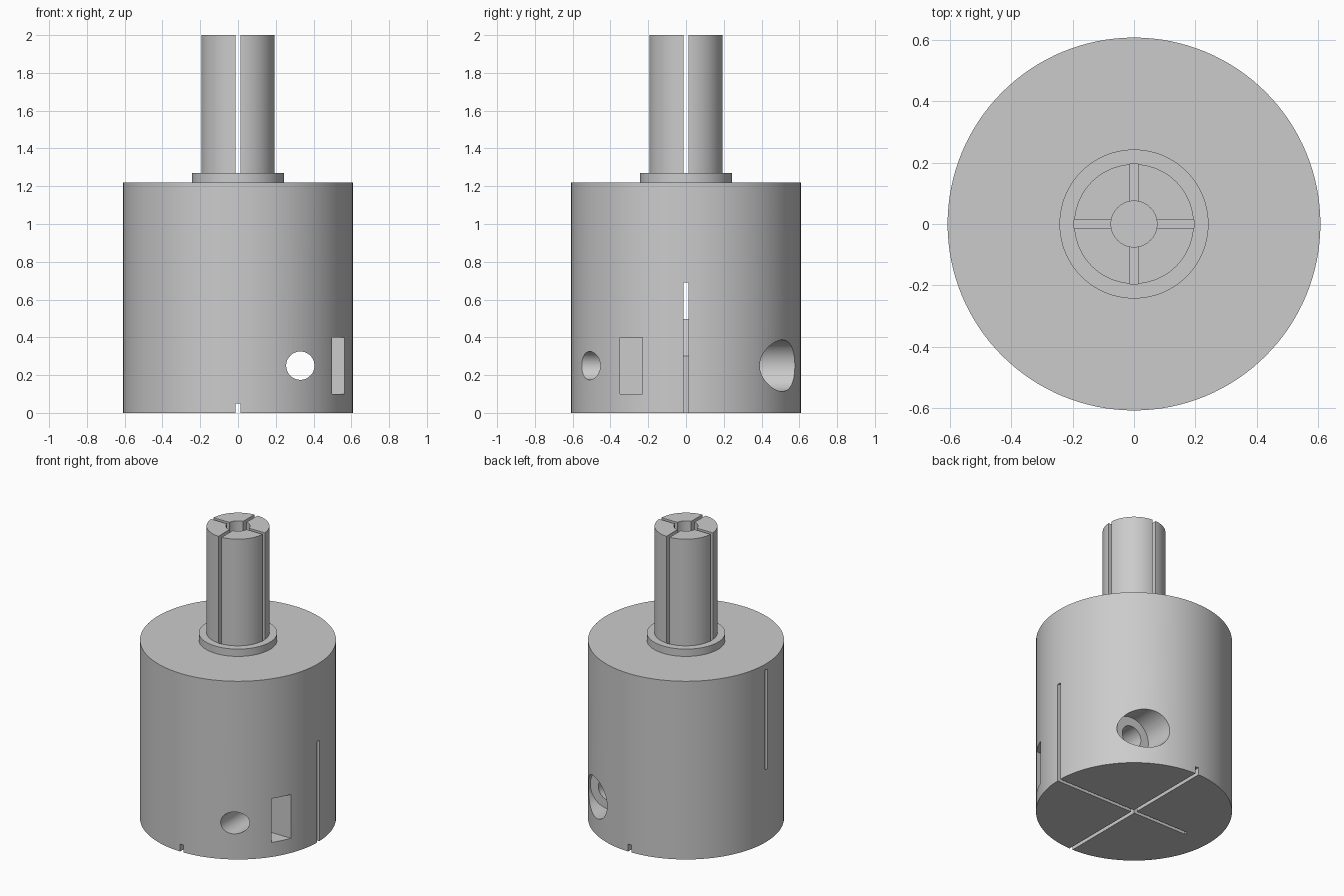
import bpy, bmesh, math
from mathutils import Matrix, Vector

cube = bpy.data.objects.get("Cube")
if cube:
    bpy.data.objects.remove(cube, do_unlink=True)

GREY = (0.6, 0.6, 0.6, 1.0)
mat = bpy.data.materials.new("plain grey")
mat.use_nodes = True
mat.diffuse_color = GREY
bsdf = mat.node_tree.nodes["Principled BSDF"]
bsdf.inputs["Base Color"].default_value = GREY
bsdf.inputs["Roughness"].default_value = 0.6


def finish(name, bm):
    bmesh.ops.recalc_face_normals(bm, faces=bm.faces[:])
    me = bpy.data.meshes.new(name)
    bm.to_mesh(me)
    bm.free()
    ob = bpy.data.objects.new(name, me)
    bpy.context.collection.objects.link(ob)
    me.materials.append(mat)
    return ob


def lathe(name, profile, n=128):
    """Solid of revolution about z from (radius, height) rings, with flat caps."""
    bm = bmesh.new()
    rings = []
    for r, z in profile:
        rings.append([bm.verts.new((r * math.cos(2 * math.pi * i / n),
                                    r * math.sin(2 * math.pi * i / n), z)) for i in range(n)])
    for a, b in zip(rings, rings[1:]):
        for i in range(n):
            j = (i + 1) % n
            bm.faces.new((a[i], a[j], b[j], b[i]))
    bm.faces.new(rings[0][::-1])
    bm.faces.new(rings[-1])
    return finish(name, bm)


def box(name, lo, hi):
    bm = bmesh.new()
    bmesh.ops.create_cube(bm, size=1)
    lo, hi = Vector(lo), Vector(hi)
    bmesh.ops.scale(bm, vec=hi - lo, verts=bm.verts)
    bmesh.ops.translate(bm, vec=(lo + hi) / 2, verts=bm.verts)
    return finish(name, bm)


def rod_y(name, r, x, z, y0, y1, n=64):
    """Round cutter running along y."""
    bm = bmesh.new()
    m = Matrix.Translation((x, (y0 + y1) / 2, z)) @ Matrix.Rotation(math.pi / 2, 4, 'X')
    bmesh.ops.create_cone(bm, cap_ends=True, segments=n, radius1=r, radius2=r,
                          depth=y1 - y0, matrix=m)
    return finish(name, bm)


def plate_xz(name, pts, half):
    """Outline in x and z, given thickness along y."""
    bm = bmesh.new()
    f = bm.faces.new([bm.verts.new((x, -half, z)) for x, z in pts])
    ext = bmesh.ops.extrude_face_region(bm, geom=[f])
    vs = [v for v in ext["geom"] if isinstance(v, bmesh.types.BMVert)]
    bmesh.ops.translate(bm, vec=(0, 2 * half, 0), verts=vs)
    return finish(name, bm)


def cut(ob, cutters):
    bpy.ops.object.select_all(action='DESELECT')
    bpy.context.view_layer.objects.active = ob
    ob.select_set(True)
    for c in cutters:
        c.hide_render = True
        mod = ob.modifiers.new("cut", 'BOOLEAN')
        mod.operation = 'DIFFERENCE'
        mod.solver = 'EXACT'
        mod.object = c
        bpy.ops.object.modifier_apply(modifier=mod.name)
        bpy.data.objects.remove(c, do_unlink=True)
    bpy.ops.object.shade_smooth_by_angle(angle=math.radians(30))


# Main drum with its cross-hole, counterbore, side pocket and thin slots
R, H, W = 0.608, 1.22, 0.0125
drum = lathe("drum_body", [(R, 0), (R, H)])
cut(drum, [
    rod_y("through_hole", 0.075, 0.33, 0.25, -0.9, 0.9),
    rod_y("counterbore", 0.136, 0.33, 0.25, 0.37, 0.9),
    box("side_pocket", (0.41, -0.35, 0.1), (0.8, -0.23, 0.4)),
    # blade slot: low opening on one side, high opening on the other
    plate_xz("blade_slot", [(0.65, -0.1), (0.65, 0.68), (0.61, 0.69), (-0.61, 1.18), (-0.65, 1.18),
                            (-0.65, 0.5), (-0.61, 0.5), (-0.42, 0.3), (-0.42, -0.1)], W),
    box("base_groove", (-W, -0.8, -0.1), (W, 0.8, 0.05)),
])

# Collar and split shaft with a central bore
spindle = lathe("collar_and_shaft", [(0.243, H), (0.243, 1.27), (0.195, 1.27), (0.195, 2.0)])
cut(spindle, [
    lathe("bore", [(0.075, 1.1), (0.075, 2.2)], 64),
    box("shaft_slot_x", (-0.1955, -W, 1.25), (0.1955, W, 2.1)),
    box("shaft_slot_y", (-W, -0.1955, 1.25), (W, 0.1955, 2.1)),
])
